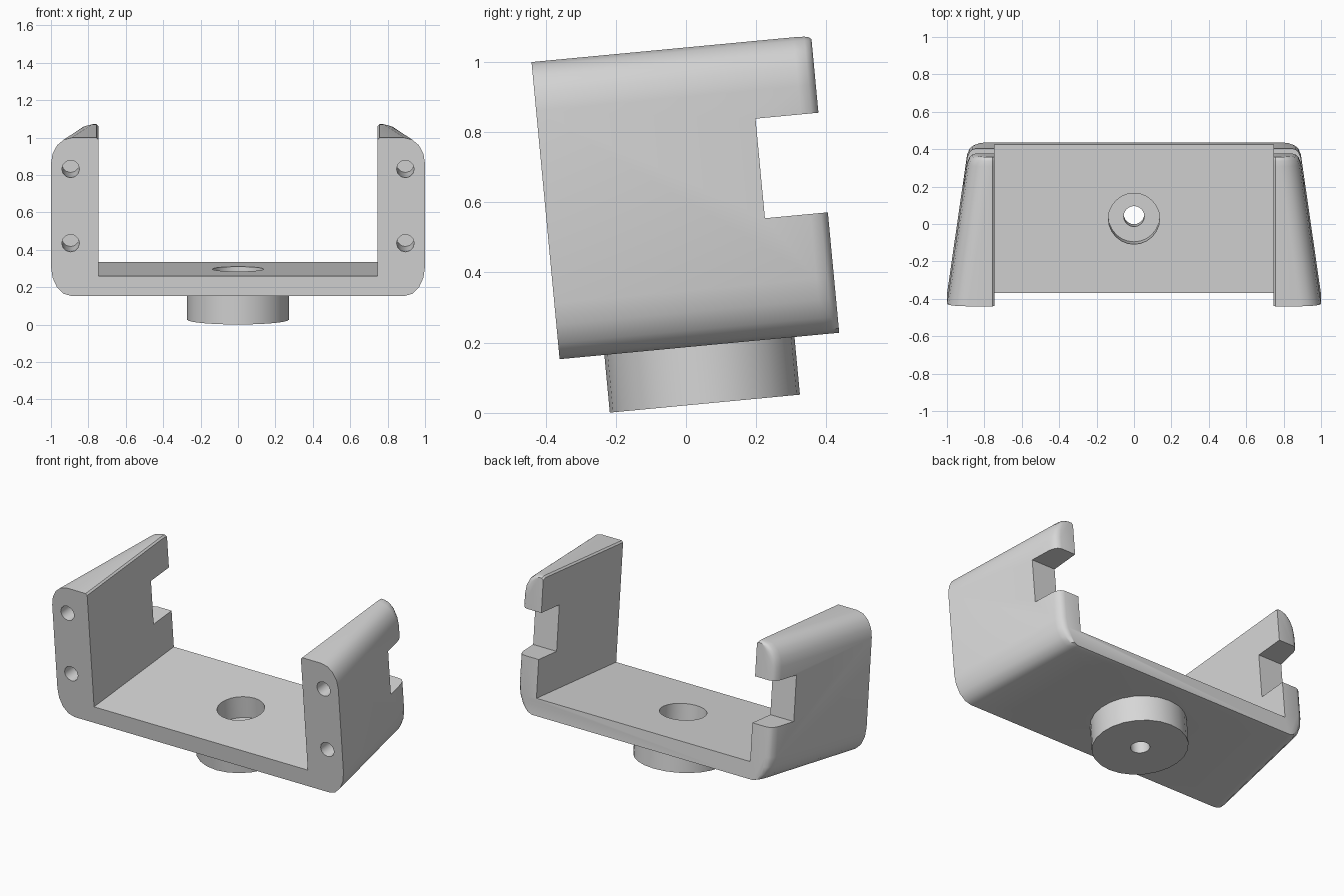
import bpy, bmesh, math
from mathutils import Matrix

if "Cube" in bpy.data.objects:
    bpy.data.objects.remove(bpy.data.objects["Cube"], do_unlink=True)

COLOUR = (0.68, 0.68, 0.68, 1)
grey = bpy.data.materials.new("plain grey")
grey.use_nodes = True
grey.diffuse_color = COLOUR
grey.node_tree.nodes["Principled BSDF"].inputs["Base Color"].default_value = COLOUR

# The whole bracket leans back about the x axis
LEAN = Matrix.Translation((0, -0.36, 0.153)) @ Matrix.Rotation(math.radians(5.4), 4, 'X')
DEPTH, HEIGHT, FLOOR, INNER = 0.80, 0.85, 0.107, 0.747


def make(name, bm):
    mesh = bpy.data.meshes.new(name)
    bm.to_mesh(mesh)
    bm.free()
    mesh.materials.append(grey)
    ob = bpy.data.objects.new(name, mesh)
    bpy.context.collection.objects.link(ob)
    return ob


def cylinder(name, radius, length, matrix, sides):
    bm = bmesh.new()
    bmesh.ops.create_cone(bm, cap_ends=True, segments=sides, radius1=radius,
                          radius2=radius, depth=length, matrix=matrix)
    return make(name, bm)


def cut(ob, cutter):
    cutter.hide_render = True
    mod = ob.modifiers.new("cut", 'BOOLEAN')
    mod.operation, mod.solver, mod.object = 'DIFFERENCE', 'EXACT', cutter
    bpy.context.view_layer.objects.active = ob
    bpy.ops.object.modifier_apply(modifier=mod.name)
    bpy.data.objects.remove(cutter, do_unlink=True)


def finish(ob):
    """Lean the part and smooth its rounded faces."""
    ob.matrix_world = LEAN
    bpy.ops.object.select_all(action='DESELECT')
    ob.select_set(True)
    bpy.context.view_layer.objects.active = ob
    bpy.ops.object.shade_smooth_by_angle(angle=math.radians(32))


def section(half_width, inset, drop):
    """U-shaped outline with rounded outer corners, anticlockwise from the front."""
    flat, round_x = half_width - 0.11, 0.11 - inset
    half = []
    for i in range(5):                       # lower outer corner
        a = math.radians(22.5 * i)
        half.append((flat + round_x * math.sin(a), 0.16 - 0.16 * math.cos(a)))
    for i in range(5):                       # upper outer corner
        a = math.radians(22.5 * i)
        half.append((flat + round_x * math.cos(a),
                     HEIGHT - 0.14 + (0.14 - drop) * math.sin(a)))
    half += [(INNER + 0.01, HEIGHT - drop), (INNER, HEIGHT - 0.01 - drop), (INNER, FLOOR)]
    return half + [(-x, z) for x, z in reversed(half)]


# U bracket: outline lofted backwards, tapering, with a rounded back edge
bm = bmesh.new()
rings = []
for y, inset, drop in ((0, 0, 0), (0.75, 0, 0), (0.78, 0.008, 0.001),
                       (0.793, 0.02, 0.004), (DEPTH, 0.04, 0.01)):
    outline = section(1 - 0.115 * y / DEPTH, inset, drop)
    rings.append([bm.verts.new((x, y, z)) for x, z in outline])
for a, b in zip(rings, rings[1:]):
    for i in range(len(a)):
        j = (i + 1) % len(a)
        bm.faces.new((a[j], a[i], b[i], b[j]))
bm.faces.new(rings[0])
bm.faces.new(rings[-1][::-1])
bracket = make("bracket", bm)

# Notch through the back of both arms
bm = bmesh.new()
bmesh.ops.create_cube(bm, size=1, matrix=Matrix.Translation((0, 0.87, 0.487))
                      @ Matrix.Diagonal((3, 0.5, 0.285, 1)))
cut(bracket, make("notch_cutter", bm))

# Screw holes in the front of the arms
for x in (-0.895, 0.895):
    for z in (0.284, 0.682):
        place = Matrix.Translation((x, 0.1, z)) @ Matrix.Rotation(math.pi / 2, 4, 'X')
        cut(bracket, cylinder("screw_hole_cutter", 0.047, 0.4, place, 12))

# Round opening in the floor
cut(bracket, cylinder("floor_hole_cutter", 0.137, 0.6, Matrix.Translation((0, 0.4, 0)), 24))
finish(bracket)

# Boss under the floor, with a stepped bore
bm = bmesh.new()
bore = [(0.055, -0.165), (0.272, -0.165), (0.272, 0), (0.137, 0), (0.137, -0.03), (0.055, -0.03)]
SIDES = 24
loops = []
for i in range(SIDES):
    a = 2 * math.pi * i / SIDES
    loops.append([bm.verts.new((r * math.sin(a), 0.4 + r * math.cos(a), z)) for r, z in bore])
for i in range(SIDES):
    a, b = loops[i], loops[(i + 1) % SIDES]
    for k in range(len(bore)):
        m = (k + 1) % len(bore)
        bm.faces.new((a[k], a[m], b[m], b[k]))
finish(make("boss", bm))
